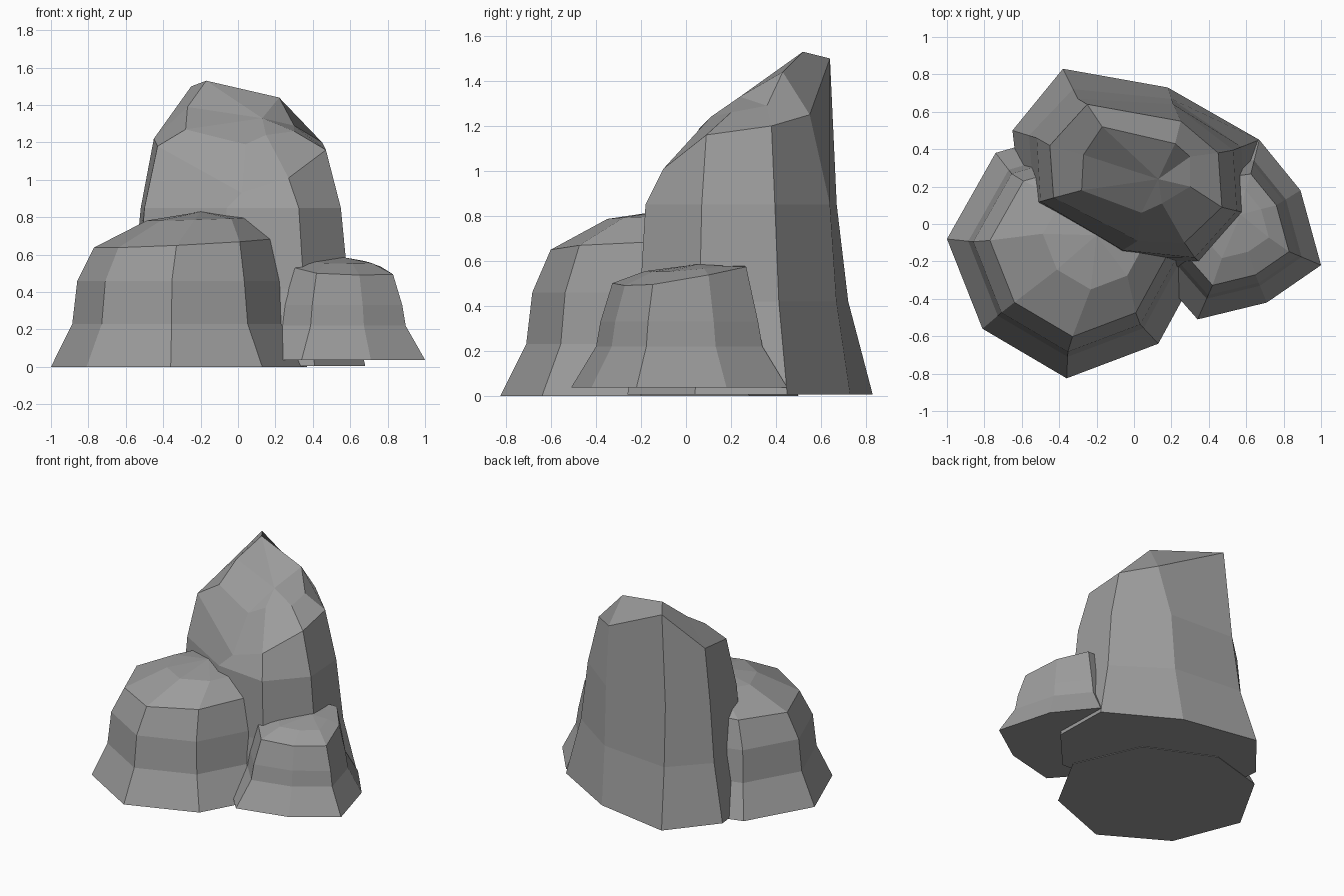
import bpy
import bmesh
from mathutils import Vector

# Remove only the default cube
default_cube = bpy.data.objects.get("Cube")
if default_cube:
    bpy.data.objects.remove(default_cube, do_unlink=True)

# Single stone colour
stone = bpy.data.materials.new("stone_grey")
stone.use_nodes = True
colour = (0.33, 0.33, 0.33, 1)
stone.diffuse_color = colour
shader = next(n for n in stone.node_tree.nodes if n.type == 'BSDF_PRINCIPLED')
shader.inputs["Base Color"].default_value = colour
shader.inputs["Roughness"].default_value = 0.9


def loft_rock(name, rings, apex):
    """Skin a stack of equal-length rings, close the base and fan to the apex."""
    bm = bmesh.new()
    loops = [[bm.verts.new(point) for point in ring] for ring in rings]
    count = len(loops[0])
    for lower, upper in zip(loops, loops[1:]):
        for i in range(count):
            j = (i + 1) % count
            bm.faces.new((lower[i], lower[j], upper[j], upper[i]))
    bm.faces.new(loops[0][::-1])
    tip = bm.verts.new(apex)
    for i in range(count):
        bm.faces.new((loops[-1][i], loops[-1][(i + 1) % count], tip))
    bmesh.ops.recalc_face_normals(bm, faces=bm.faces[:])
    mesh = bpy.data.meshes.new(name)
    bm.to_mesh(mesh)
    bm.free()
    mesh.materials.append(stone)
    rock = bpy.data.objects.new(name, mesh)
    bpy.context.scene.collection.objects.link(rock)
    return rock


def scaled_rings(outline, centre, profile, lean, drift):
    """Shrink an outline about its centre; each level is (height, scale, lean, drift)."""
    middle = Vector(centre)
    rings = []
    for height, scale, lean_amount, drift_amount in profile:
        ring = []
        for corner in outline:
            offset = (Vector(corner) - middle) * scale
            p = middle + offset + Vector(drift) * drift_amount
            ring.append((p.x, p.y, height + lean_amount * offset.dot(Vector(lean))))
        rings.append(ring)
    return rings


def at_height(outline, height):
    """Lift a flat outline to a height."""
    return [(x, y, height) for x, y in outline]


# Wide boulder
wide_outline = [(-1, -.08), (-.81, -.56), (-.36, -.825), (.13, -.64),
                (.37, -.2), (.16, .28), (-.32, .5), (-.74, .38)]
wide_profile = [(0, 1, 0, 0), (.23, .83, 0, 0), (.46, .79, 0, 0),
                (.66, .69, 1, .2), (.79, .4, .6, 1)]
loft_rock("wide_boulder",
          scaled_rings(wide_outline, (-.33, -.15), wide_profile, (.05, .02), (.11, .07)),
          (-.2, -.06, .83))

# Small boulder
small_outline = [(.34, -.51), (.71, -.42), (1, -.22), (.89, .18),
                 (.67, .45), (.3, .4), (.06, .15), (.05, -.18)]
small_profile = [(.038, 1, 0, 0), (.22, .77, 0, 0), (.33, .73, 0, 0),
                 (.535, .62, 1, 0), (.565, .38, .5, 1)]
loft_rock("small_boulder",
          scaled_rings(small_outline, (.55, -.03), small_profile, (-.08, .15), (0, .03)),
          (.57, .05, .585))

# Tall boulder: flared foot, bulging waist, slanted shoulder and steep crown
foot = [(.67, .45), (.18, .73), (-.38, .83), (-.65, .5),
        (-.6, .08), (-.12, -.25), (.41, -.26), (.68, .04)]
waist = [(.53, .395), (.21, .64), (-.3, .67), (-.52, .46),
         (-.5, .12), (-.06, -.14), (.325, -.18), (.55, .07)]
shoulder = [(.45, .38, 1.2), (.25, .55, 1.25), (-.25, .64, 1.5), (-.45, .42, 1.22),
            (-.43, .14, 1.18), (.02, -.09, .93), (.27, -.1, 1.01), (.47, .09, 1.16)]
crown = [(.3, .36, 1.29), (.22, .43, 1.44), (-.17, .52, 1.53), (-.27, .37, 1.39),
         (-.28, .18, 1.27), (.04, .06, 1.19), (.15, .11, 1.24), (.3, .2, 1.26)]
calf = [Vector(low).lerp(Vector(high), .68) for low, high in zip(foot, waist)]
loft_rock("tall_boulder",
          [at_height(foot, .006), at_height(calf, .42), at_height(waist, .85),
           shoulder, crown],
          (.13, .24, 1.33))
